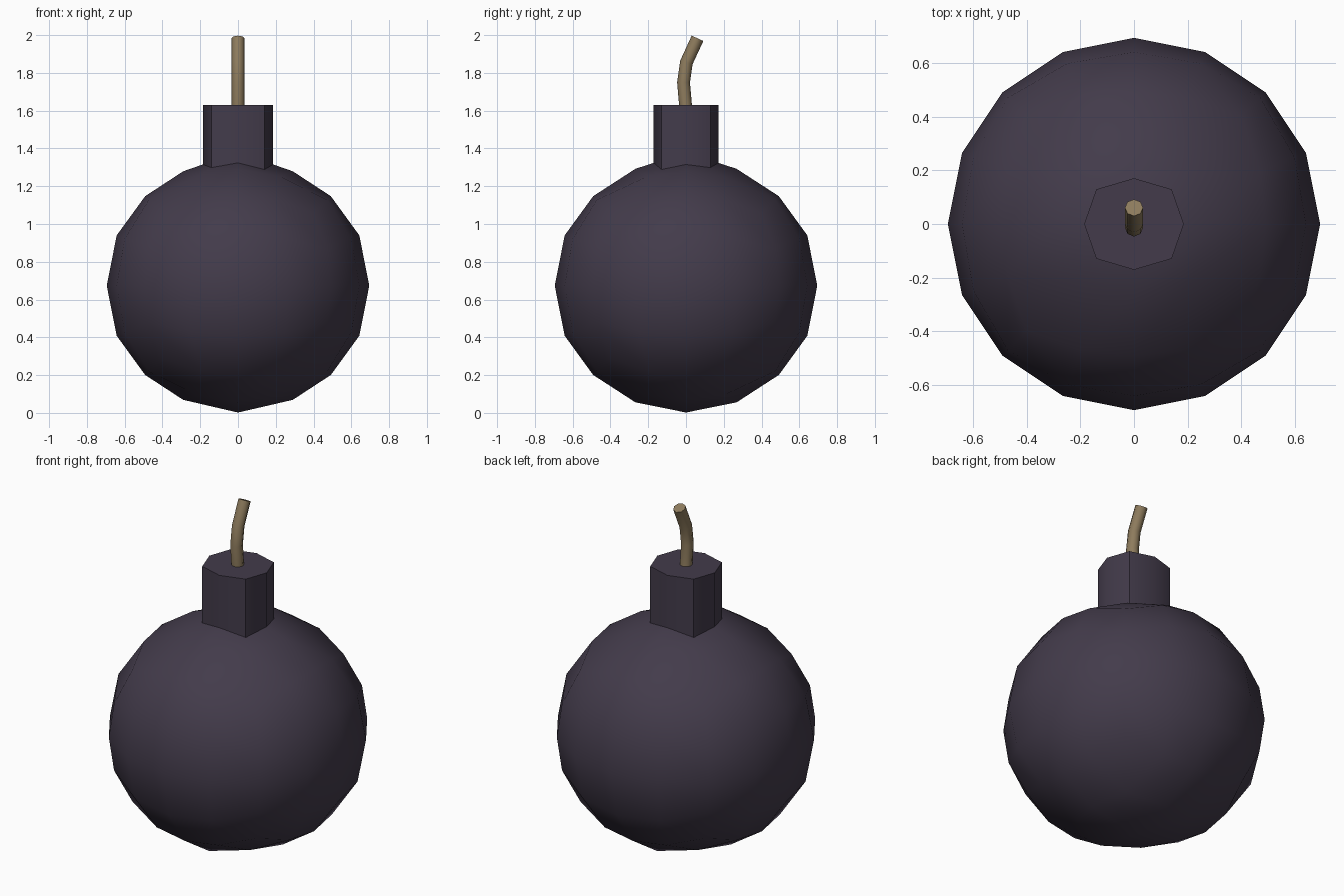
import bpy, bmesh, math
from mathutils import Vector

if "Cube" in bpy.data.objects:
    bpy.data.objects.remove(bpy.data.objects["Cube"])

CZ = 0.674   # height of the ball's centre
R = 0.695    # ball radius


def material(name, rgb):
    m = bpy.data.materials.new(name)
    m.diffuse_color = (*rgb, 1)
    m.use_nodes = True
    m.node_tree.nodes["Principled BSDF"].inputs["Base Color"].default_value = m.diffuse_color
    return m


dark = material("dark iron", (0.056, 0.044, 0.070))
rope = material("tan rope", (0.27, 0.20, 0.11))


def finish(ob, mat, angle):
    ob.data.materials.append(mat)
    bpy.ops.object.select_all(action='DESELECT')
    ob.select_set(True)
    bpy.context.view_layer.objects.active = ob
    bpy.ops.object.shade_smooth_by_angle(angle=math.radians(angle))


def mesh_object(name, bm):
    bmesh.ops.recalc_face_normals(bm, faces=bm.faces)
    me = bpy.data.meshes.new(name)
    bm.to_mesh(me)
    bm.free()
    ob = bpy.data.objects.new(name, me)
    bpy.context.collection.objects.link(ob)
    return ob


# Ball: a cube cut 4 x 4 per side, pushed out to a sphere, slightly flattened at the poles
bm = bmesh.new()
bmesh.ops.create_cube(bm, size=2)
bmesh.ops.subdivide_edges(bm, edges=bm.edges[:], cuts=3, use_grid_fill=True)
for v in bm.verts:
    g = v.co.copy()
    p = Vector([math.tan(c * math.pi / 4) for c in g]).normalized() * R
    if abs(p.z) > 0.35:
        p.z *= 0.963
    if abs(g.z) > 0.99 and max(abs(g.x), abs(g.y)) < 0.75:
        on_x, on_y = abs(g.x) > 0.1, abs(g.y) > 0.1
        sx, sy = math.copysign(on_x, g.x), math.copysign(on_y, g.y)
        if on_x and on_y:                       # ring round the pole, diagonals
            p = Vector((0.22 * sx, 0.204 * sy, 0.578))
        elif on_x or on_y:                      # ring round the pole, axes
            p = Vector((0.29 * sx, 0.268 * sy, 0.605 if on_x else 0.618))
        else:                                   # pole (the upper one sits inside the neck)
            p = Vector((0, 0, 0.706 if g.z > 0 else 0.672))
        p.z = math.copysign(p.z, g.z)
    v.co = p + Vector((0, 0, CZ))
finish(mesh_object("ball", bm), dark, 40)

# Neck: eight-sided collar
bm = bmesh.new()
bmesh.ops.create_cone(bm, cap_ends=True, segments=8, radius1=1, radius2=1, depth=0.43)
for v in bm.verts:
    a = round(math.atan2(v.co.y, v.co.x) / (math.pi / 4)) * math.pi / 4
    k = 1.07 if abs(math.sin(2 * a)) > 0.5 else 1
    v.co = (0.186 * k * math.cos(a), 0.171 * k * math.sin(a), v.co.z + 1.63 - 0.215)
finish(mesh_object("neck", bm), dark, 50)

# Fuse: bent eight-sided rope
cu = bpy.data.curves.new("fuse", 'CURVE')
cu.dimensions = '3D'
cu.bevel_depth = 0.034
cu.bevel_resolution = 2
cu.use_fill_caps = True
path = [(0.0, 1.60), (-0.013, 1.75), (0.002, 1.855), (0.061, 1.983)]
sp = cu.splines.new('POLY')
sp.points.add(len(path) - 1)
for pt, (y, z) in zip(sp.points, path):
    pt.co = (0, y, z, 1)
fuse = bpy.data.objects.new("fuse", cu)
bpy.context.collection.objects.link(fuse)
bpy.ops.object.select_all(action='DESELECT')
fuse.select_set(True)
bpy.context.view_layer.objects.active = fuse
bpy.ops.object.convert(target='MESH')
finish(bpy.context.view_layer.objects.active, rope, 50)
